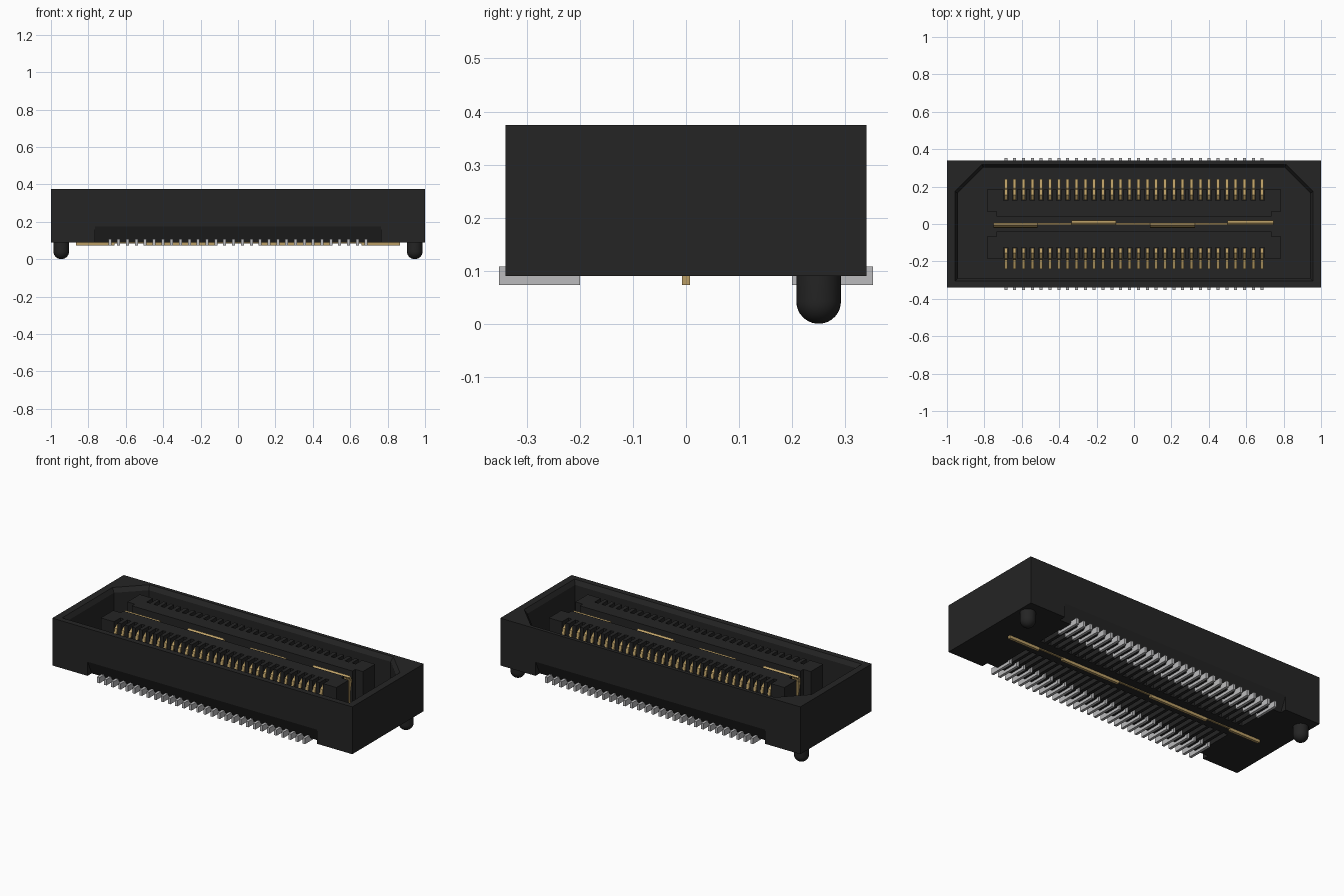
import bpy, bmesh, math
from mathutils import Vector

if "Cube" in bpy.data.objects:
    bpy.data.objects.remove(bpy.data.objects["Cube"])


def material(name, r, g, b):
    m = bpy.data.materials.new(name)
    m.diffuse_color = (r, g, b, 1)
    m.use_nodes = True
    m.node_tree.nodes["Principled BSDF"].inputs["Base Color"].default_value = m.diffuse_color
    return m


BLACK = material("black plastic", 0.018, 0.018, 0.018)
GOLD = material("gold plating", 0.49, 0.34, 0.13)
GREY = material("tin grey", 0.5, 0.5, 0.51)

N = 30
PITCH = 1.37 / (N - 1)
PIN_X = [-0.685 + i * PITCH for i in range(N)]
TOP, FLOOR, BASE = 0.375, 0.14, 0.09


def finish(name, bm, mat):
    bmesh.ops.recalc_face_normals(bm, faces=bm.faces)
    me = bpy.data.meshes.new(name)
    bm.to_mesh(me)
    bm.free()
    ob = bpy.data.objects.new(name, me)
    bpy.context.collection.objects.link(ob)
    if mat:
        me.materials.append(mat)
    return ob


def loft(bm, rings):
    """Closed solid through rings of equal point count."""
    vs = [[bm.verts.new(p) for p in ring] for ring in rings]
    n = len(vs[0])
    for a, b in zip(vs, vs[1:]):
        for i in range(n):
            j = (i + 1) % n
            bm.faces.new((a[i], a[j], b[j], b[i]))
    bm.faces.new(vs[0][::-1])
    bm.faces.new(vs[-1])


def box(bm, x0, x1, y0, y1, z0, z1):
    y0, y1 = min(y0, y1), max(y0, y1)
    loft(bm, [[(x0, y0, z), (x1, y0, z), (x1, y1, z), (x0, y1, z)] for z in (z0, z1)])


def ribbon(bm, x0, x1, path, t):
    """Bent sheet strip: path of (y, z), extruded from x0 to x1, thickness t."""
    pts = [Vector(p) for p in path]
    rings = []
    for i, p in enumerate(pts):
        d = (pts[min(i + 1, len(pts) - 1)] - pts[max(i - 1, 0)]).normalized()
        n = Vector((-d.y, d.x)) * t / 2
        a, b = p + n, p - n
        rings.append([(x0, a.x, a.y), (x1, a.x, a.y), (x1, b.x, b.y), (x0, b.x, b.y)])
    loft(bm, rings)


def cut(ob, bm):
    cutter = finish("cutter", bm, None)
    cutter.hide_render = True
    mod = ob.modifiers.new("cut", 'BOOLEAN')
    mod.operation, mod.solver, mod.object = 'DIFFERENCE', 'EXACT', cutter
    bpy.context.view_layer.objects.active = ob
    bpy.ops.object.modifier_apply(modifier=mod.name)
    bpy.data.objects.remove(cutter)


# Housing shell
bm = bmesh.new()
box(bm, -1, 1, -0.34, 0.34, BASE, TOP)
housing = finish("housing", bm, BLACK)


# Cavity with two keyed corners and a lead-in bevel
def cavity(z, o):
    x, y0, y1 = 0.942 + o, -0.29 - o, 0.302 + o
    return [(-x, y0, z), (x, y0, z), (x, 0.165 + o / 2, z), (0.805 + o / 2, y1, z),
            (-0.805 - o / 2, y1, z), (-x, 0.165 + o / 2, z)]


bm = bmesh.new()
loft(bm, [cavity(FLOOR, 0), cavity(0.35, 0), cavity(TOP, 0.016), cavity(0.45, 0.016)])
cut(housing, bm)

# Tapered pin recesses along the lower long sides, and bottom slots
bm = bmesh.new()
for s in (-1, 1):
    section = [(0.34, 0.175), (0.30, BASE), (0.30, 0.05), (0.40, 0.05), (0.40, 0.175)]
    loft(bm, [[(x, s * y, z) for y, z in section] for x in (-0.765, 0.765)])
    for x in PIN_X:
        box(bm, x - 0.014, x + 0.014, s * 0.06, s * 0.215, 0.05, 0.118)
cut(housing, bm)

# Contact towers: solid core plus ribs that leave a slot for each contact
for s, side in ((-1, "front"), (1, "back")):
    bm = bmesh.new()
    box(bm, -0.735, 0.735, s * 0.04, s * 0.067, FLOOR - 0.01, TOP)
    box(bm, -0.785, 0.785, s * 0.067, s * 0.125, FLOOR - 0.01, TOP)
    edges = [-0.785] + [x + d for x in PIN_X for d in (-0.012, 0.012)] + [0.785]
    for a, b in zip(edges[::2], edges[1::2]):
        box(bm, a, b, s * 0.125, s * 0.185, FLOOR - 0.01, TOP)
    finish(side + "_tower", bm, BLACK)

    # Gold spring contacts
    bm = bmesh.new()
    path = [(0.130, 0.335), (0.155, 0.352), (0.180, 0.335), (0.188, 0.30),
            (0.172, 0.21), (0.185, 0.165), (0.24, 0.148)]
    for x in PIN_X:
        ribbon(bm, x - 0.008, x + 0.008, [(s * y, z) for y, z in path], 0.01)
    finish(side + "_contacts", bm, GOLD)

    # Solder tails
    bm = bmesh.new()
    for x in PIN_X:
        box(bm, x - 0.008, x + 0.008, s * 0.20, s * 0.352, 0.073, 0.108)
    finish(side + "_solder_tails", bm, GREY)

# Centre ground blade: upright sheet with crests bowed to alternate sides
bm = bmesh.new()
box(bm, -0.75, 0.745, -0.006, 0.006, 0.085, 0.335)
crests = [(-0.75, -0.515), (-0.335, -0.095), (0.085, 0.325), (0.50, 0.745)]
for i, (a, b) in enumerate(crests):
    s = -1 if i % 2 == 0 else 1
    ribbon(bm, a, b, [(0, 0.26), (s * 0.014, 0.325), (s * 0.012, 0.342), (0, 0.358)], 0.013)
finish("ground_blade", bm, GOLD)

# Blade feet under the housing
bm = bmesh.new()
box(bm, -0.865, 0.865, -0.006, 0.006, 0.086, 0.095)
for a, b in ((-0.865, -0.66), (-0.5, -0.11), (0.11, 0.5), (0.66, 0.865)):
    box(bm, a, b, -0.008, 0.008, 0.073, 0.1)
finish("blade_feet", bm, GOLD)

# Round-ended alignment pegs
R, SEG = 0.042, 32
profile = [(R * math.sin(a), R - R * math.cos(a))
           for a in [math.radians(4 + 86 * i / 8) for i in range(9)]] + [(R, 0.1)]
for s, side in ((-1, "left"), (1, "right")):
    bm = bmesh.new()
    loft(bm, [[(s * 0.945 + r * math.cos(2 * math.pi * k / SEG),
                0.25 + r * math.sin(2 * math.pi * k / SEG), z) for k in range(SEG)]
              for r, z in profile])
    peg = finish(side + "_alignment_peg", bm, BLACK)
    bpy.ops.object.select_all(action='DESELECT')
    peg.select_set(True)
    bpy.context.view_layer.objects.active = peg
    bpy.ops.object.shade_smooth_by_angle(angle=math.radians(40))
